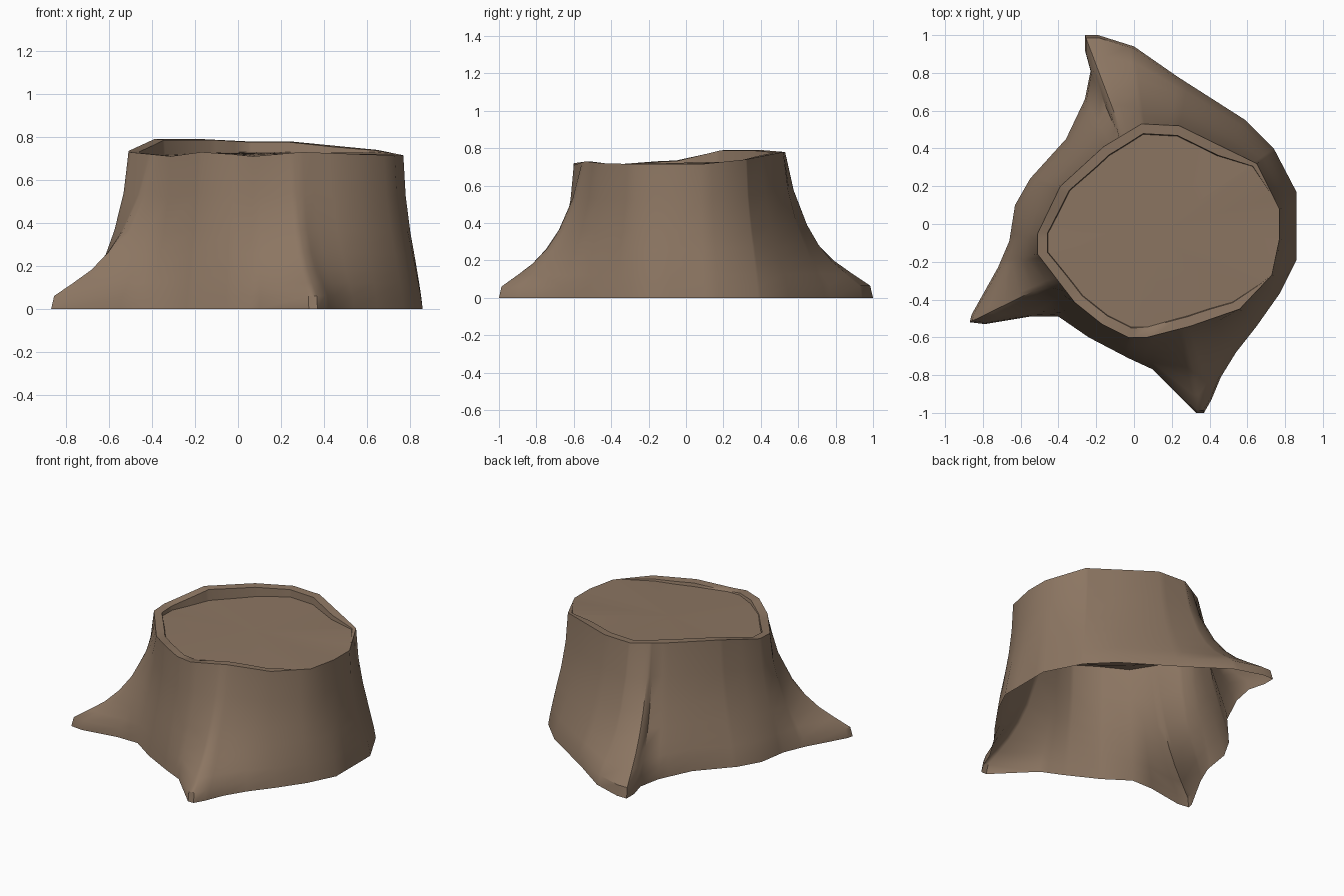
import bpy, bmesh, math

if "Cube" in bpy.data.objects:
    bpy.data.objects.remove(bpy.data.objects["Cube"])

CX, CY = 0.13, -0.03   # centre of the trunk

# ground outline with three roots (x, y), counter-clockwise
BASE = [(.86, -.19), (.86, .17), (.74, .40), (.59, .55), (.23, .78), (0, .94), (-.19, 1), (-.26, 1),
        (-.26, .92), (-.23, .81), (-.26, .66), (-.36, .45), (-.55, .24), (-.63, .10), (-.66, -.09),
        (-.72, -.23), (-.86, -.48), (-.87, -.52), (-.79, -.53), (-.55, -.49), (-.40, -.49),
        (-.24, -.60), (-.03, -.71), (.10, -.77), (.33, -1), (.37, -1), (.41, -.93), (.46, -.81),
        (.54, -.68), (.65, -.54), (.77, -.37)]
# cut rim (x, y, z)
RIM = [(.77, .08, .715), (.65, .32, .74), (.24, .52, .78), (.04, .53, .78), (-.16, .41, .79),
       (-.39, .20, .79), (-.51, -.05, .735), (-.51, -.16, .73), (-.31, -.42, .71), (-.17, -.53, .73),
       (-.03, -.60, .72), (.07, -.60, .71), (.30, -.54, .73), (.56, -.45, .72), (.73, -.27, .715),
       (.77, -.08, .715)]


def angle(p):
    return math.atan2(p[1] - CY, p[0] - CX) % math.tau


def ray_hit(points, a):
    """Radius and height where a ray from the centre meets a closed outline."""
    dx, dy = math.cos(a), math.sin(a)
    for i, p in enumerate(points):
        q = points[(i + 1) % len(points)]
        span = (angle(q) - angle(p)) % math.tau
        if (a - angle(p) + 1e-7) % math.tau <= span + 2e-7:
            px, py, qx, qy = p[0] - CX, p[1] - CY, q[0] - CX, q[1] - CY
            cp, cq = dx * py - dy * px, dx * qy - dy * qx
            t = min(1, max(0, cp / (cp - cq)))
            r = math.hypot(px + t * (qx - px), py + t * (qy - py))
            z = p[2] + t * (q[2] - p[2]) if len(p) > 2 else 0
            return r, z
    return 0.6, 0.72


def lerp(a, b, t):
    return a + (b - a) * t


bark_brown = bpy.data.materials.new("bark brown")
bark_brown.diffuse_color = (0.262, 0.180, 0.122, 1)
bark_brown.use_nodes = True
bark_brown.node_tree.nodes["Principled BSDF"].inputs["Base Color"].default_value = bark_brown.diffuse_color

angles = []
for a in sorted(angle(p) for p in BASE + RIM):
    if not angles or a - angles[-1] > 0.012:
        angles.append(a)
hits = [(a, *ray_hit(RIM, a), ray_hit(BASE, a)[0]) for a in angles]


def build(name, rings, centre=None):
    """Skin a stack of rings, optionally closed to a centre point."""
    bm = bmesh.new()
    loops = [[bm.verts.new((CX + r * math.cos(a), CY + r * math.sin(a), z)) for a, r, z in ring]
             for ring in rings]
    n = len(angles)
    for low, high in zip(loops, loops[1:]):
        for i in range(n):
            j = (i + 1) % n
            bm.faces.new((low[i], low[j], high[j], high[i]))
    if centre:
        c = bm.verts.new(centre)
        for i in range(n):
            bm.faces.new((loops[-1][i], loops[-1][(i + 1) % n], c))
    bmesh.ops.remove_doubles(bm, verts=bm.verts, dist=0.0005)
    me = bpy.data.meshes.new(name)
    bm.to_mesh(me)
    bm.free()
    me.materials.append(bark_brown)
    ob = bpy.data.objects.new(name, me)
    bpy.context.collection.objects.link(ob)
    bpy.ops.object.select_all(action='DESELECT')
    ob.select_set(True)
    bpy.context.view_layer.objects.active = ob
    bpy.ops.object.shade_smooth_by_angle(angle=math.radians(40))
    return ob


# bark wall: height, spread on roots, spread between roots (open at the bottom)
FLARE = [(0, 1, 1), (.06, .97, .92), (.12, .78, .82), (.18, .60, .71), (.26, .43, .56),
         (.36, .28, .36), (.53, .11, .12), (.72, 0, 0)]
wall = []
for z, root, plain in FLARE:
    ring = []
    for a, rt, zt, rb in hits:
        w = min(1, max(0, (rb - rt - .12) / .25))
        ring.append((a, rt + (rb - rt) * lerp(plain, root, w), z * zt / .72))
    wall.append(ring)
build("bark", wall)

# cut top: rim that fades out on the right, small step down, then the wood face
outer, inner, floor = [], [], []
for a, rt, zt, rb in hits:
    k = min(1, max(0, (abs((a + math.pi) % math.tau - math.pi) - .4) / .4))
    back = max(0, math.sin(a))
    outer.append((a, rt, zt))
    inner.append((a, rt - .052 * k, zt - .003 * k))
    floor.append((a, rt - .056 * k, lerp(zt, .705 + .025 * back, k)))
build("cut_top", [outer, inner, floor], (CX, CY, .722))
